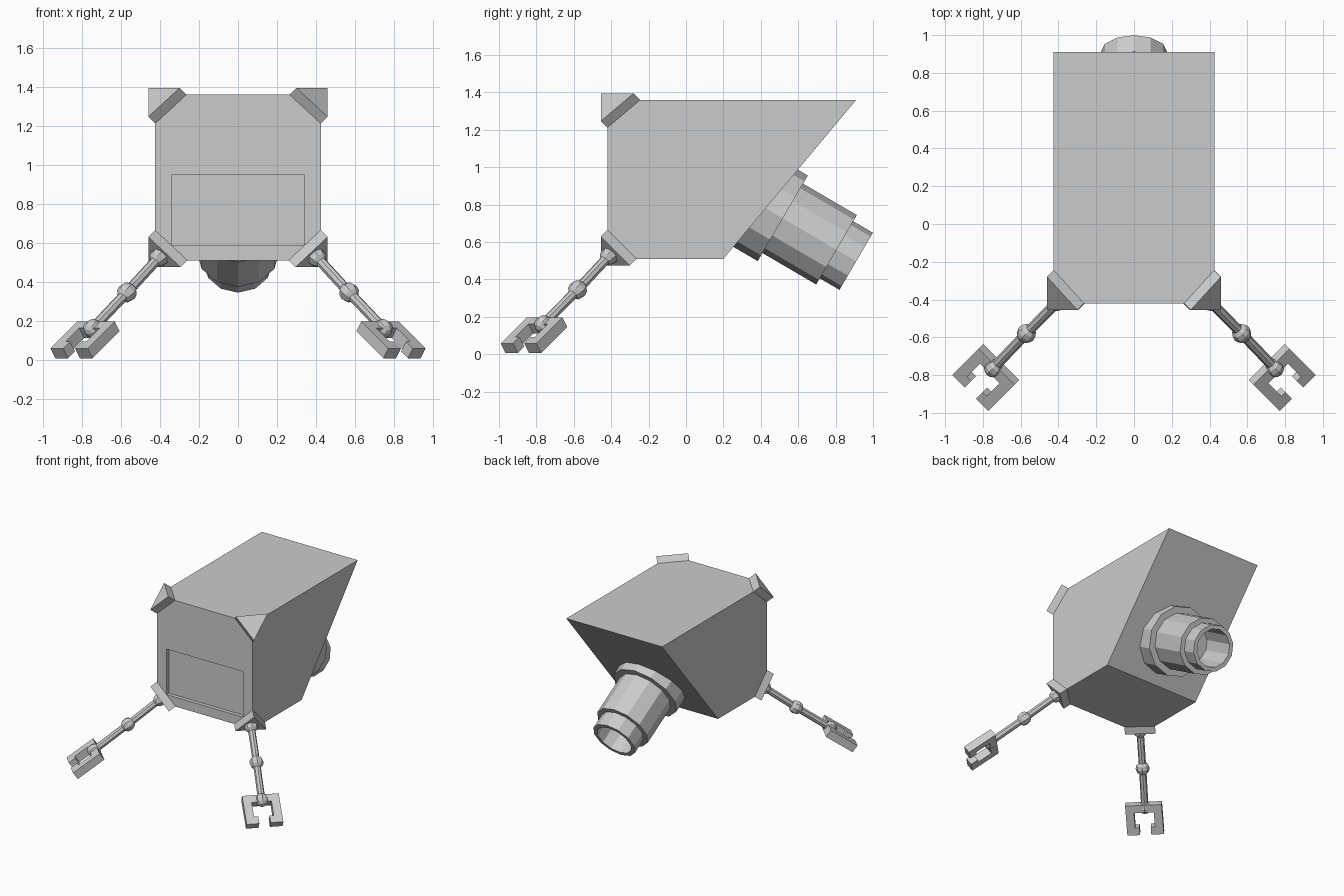
import bpy, bmesh
from math import pi, sqrt
from mathutils import Vector as V, Matrix

if "Cube" in bpy.data.objects:
    bpy.data.objects.remove(bpy.data.objects["Cube"])

def finish(bm, name, mirror=False):
    bmesh.ops.recalc_face_normals(bm, faces=bm.faces)
    me = bpy.data.meshes.new(name)
    bm.to_mesh(me)
    bm.free()
    ob = bpy.data.objects.new(name, me)
    bpy.context.collection.objects.link(ob)
    if mirror:
        ob.modifiers.new("Mirror", 'MIRROR')
    return ob

def hull(points, name, mirror=False):
    bm = bmesh.new()
    for p in points:
        bm.verts.new(p)
    bmesh.ops.convex_hull(bm, input=bm.verts)
    bmesh.ops.dissolve_limit(bm, angle_limit=0.01, verts=bm.verts, edges=bm.edges)
    return finish(bm, name, mirror)

def ball(c, r, name):
    bm = bmesh.new()
    m = Matrix.Translation(c) @ leg_dir.to_track_quat('Z', 'Y').to_matrix().to_4x4()
    bmesh.ops.create_uvsphere(bm, u_segments=8, v_segments=6, radius=r, matrix=m)
    finish(bm, name, True)

def rod(a, b, r, name):
    bm = bmesh.new()
    m = Matrix.Translation((a + b) / 2) @ (b - a).to_track_quat('Z', 'Y').to_matrix().to_4x4()
    bmesh.ops.create_cone(bm, cap_ends=True, segments=8, radius1=r, radius2=r,
                          depth=(b - a).length, matrix=m)
    finish(bm, name, True)

X, Y0, ZB, ZT = 0.425, -0.42, 0.51, 1.36

def corner_triangle(z, s, legs):
    c = V((X, Y0, z))
    return [c + V((-legs[0], 0, 0)), c + V((0, legs[1], 0)), c + V((0, 0, -s * legs[2]))]

top_tri = corner_triangle(ZT, 1, (0.16, 0.175, 0.148))
low_tri = corner_triangle(ZB, -1, (0.165, 0.155, 0.155))

# Wedge body with cut front corners
right = top_tri + low_tri + [V((X, 0.20, ZB)), V((X, 0.91, ZT))]
body = hull(right + [V((-p.x, p.y, p.z)) for p in right], "body")

# Shallow front recess
cutter = hull([(x, y, z) for x in (-0.34, 0.34) for y in (Y0 - 0.1, Y0 + 0.03)
               for z in (0.585, 0.95)], "recess_cutter")
cutter.hide_render = True
cutter.hide_set(True)
mod = body.modifiers.new("Recess", 'BOOLEAN')
mod.operation, mod.solver, mod.object = 'DIFFERENCE', 'EXACT', cutter

# Triangular corner plates
for name, tri, s in (("top_corner_plate", top_tri, 1), ("lower_corner_plate", low_tri, -1)):
    push = V((0.035, -0.035, 0.035 * s))
    hull(tri + [p + push for p in tri], name, True)

# Rear nozzle: stepped hollow 12-sided lathe
axis = V((0, 0.863, -0.505)).normalized()
up = V((0, -axis.z, axis.y))
end = V((0, 0.91, 0.497))
profile = [(0, -0.61), (0.265, -0.61), (0.265, -0.455), (0.215, -0.455), (0.215, -0.122),
           (0.177, -0.122), (0.177, 0), (0.145, 0), (0.145, -0.3), (0, -0.3)]
bm = bmesh.new()
vs = [bm.verts.new(end + up * r + axis * t) for r, t in profile]
es = [bm.edges.new(p) for p in zip(vs, vs[1:])]
bmesh.ops.spin(bm, geom=vs + es, cent=end, axis=axis, angle=2 * pi, steps=12)
bmesh.ops.remove_doubles(bm, verts=bm.verts, dist=0.0005)
finish(bm, "nozzle")

# Jointed front legs
leg_dir = V((1, -1, -1)).normalized()
hip, elbow, wrist = V((0.405, -0.412, 0.525)), V((0.57, -0.58, 0.345)), V((0.745, -0.763, 0.16))
ball(hip, 0.05, "hip_joint")
ball(elbow, 0.052, "elbow_joint")
ball(wrist, 0.05, "wrist_joint")
rod(hip, elbow, 0.027, "upper_leg")
rod(elbow, wrist, 0.027, "lower_leg")

# C-shaped gripper feet
side = V((1, 1, 0)).normalized()
norm = V((1, -1, 2)).normalized()
centre = V((0.785, -0.813, 0.102))
half = [(0.135, -0.12), (0.135, 0.12), (0.042, 0.12), (0.042, 0.06), (0.073, 0.06), (0.073, -0.06)]
outline = half + [(-w, d) for w, d in reversed(half)]
bm = bmesh.new()
face = bm.faces.new([bm.verts.new(centre + side * w + leg_dir * d - norm * 0.031)
                     for w, d in outline])
ext = bmesh.ops.extrude_face_region(bm, geom=[face], use_keep_orig=True)
bmesh.ops.translate(bm, vec=norm * 0.062,
                    verts=[g for g in ext["geom"] if isinstance(g, bmesh.types.BMVert)])
finish(bm, "gripper_foot", True)
